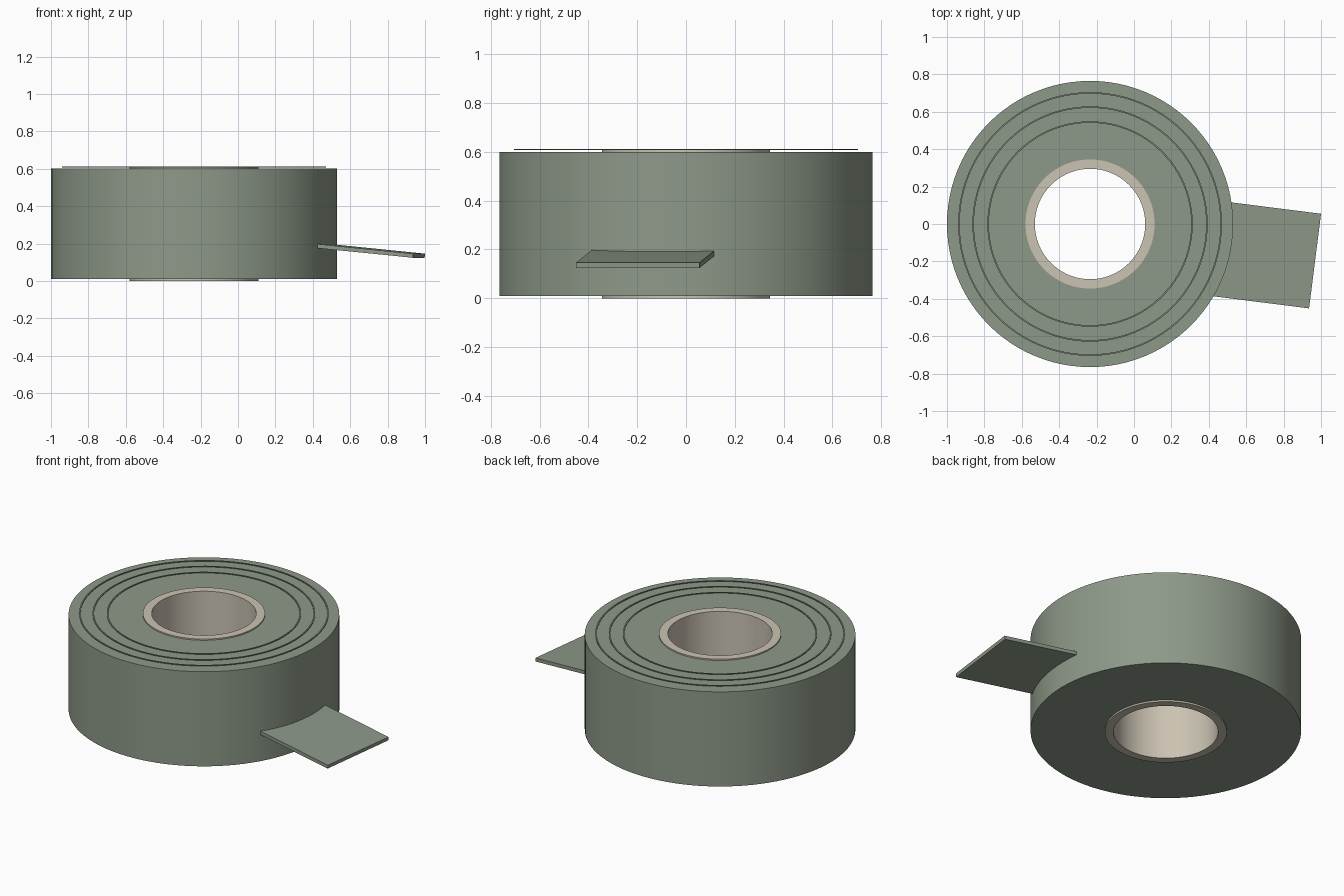
import bpy, bmesh, math
from mathutils import Matrix, Vector

if "Cube" in bpy.data.objects:
    bpy.data.objects.remove(bpy.data.objects["Cube"])

CX = -0.235      # roll axis
SEGS = 96


def material(name, rgb):
    m = bpy.data.materials.new(name)
    m.diffuse_color = (*rgb, 1)
    m.use_nodes = True
    m.node_tree.nodes["Principled BSDF"].inputs["Base Color"].default_value = m.diffuse_color
    return m


def finish(name, bm, mat, smooth=True):
    bmesh.ops.recalc_face_normals(bm, faces=bm.faces)
    me = bpy.data.meshes.new(name)
    bm.to_mesh(me)
    bm.free()
    me.materials.append(mat)
    ob = bpy.data.objects.new(name, me)
    bpy.context.collection.objects.link(ob)
    if smooth:
        bpy.ops.object.select_all(action='DESELECT')
        ob.select_set(True)
        bpy.context.view_layer.objects.active = ob
        bpy.ops.object.shade_smooth_by_angle(angle=math.radians(30))
    return ob


def tube(name, r_in, r_out, z0, z1, mat):
    """Hollow cylinder: a rectangular section swept round the roll axis."""
    bm = bmesh.new()
    section = [(r_in, z0), (r_out, z0), (r_out, z1), (r_in, z1)]
    loops = []
    for i in range(SEGS):
        a = 2 * math.pi * i / SEGS
        loops.append([bm.verts.new((CX + r * math.cos(a), r * math.sin(a), z))
                      for r, z in section])
    for i in range(SEGS):
        p, q = loops[i], loops[(i + 1) % SEGS]
        for j in range(4):
            k = (j + 1) % 4
            bm.faces.new((p[j], q[j], q[k], p[k]))
    return finish(name, bm, mat)


tape = material("tape_green", (0.27, 0.32, 0.25))
line = material("layer_line_green", (0.23, 0.27, 0.21))
card = material("cardboard", (0.60, 0.55, 0.45))

# Wound roll and cardboard core
tube("tape_roll", 0.345, 0.765, 0.01, 0.60, tape)
tube("cardboard_core", 0.295, 0.345, 0.0, 0.608, card)

# Thin layer lines on the top face
for n, r in enumerate((0.545, 0.625, 0.701), 1):
    tube(f"layer_line_{n}", r - 0.004, r + 0.004, 0.607, 0.611, line)

# Loose tape end: thin slab turned and tilted down, its root inside the roll
length, width, thick = 0.60, 0.51, 0.022
bm = bmesh.new()
bmesh.ops.create_cube(bm, size=1)
bmesh.ops.scale(bm, vec=(length, width, thick), verts=bm.verts)
bmesh.ops.translate(bm, vec=(-length / 2, 0, 0), verts=bm.verts)
bmesh.ops.transform(bm, verts=bm.verts, matrix=(
    Matrix.Translation(Vector((0.967, -0.198, 0.135)))
    @ Matrix.Rotation(math.radians(-7.2), 4, 'Z')
    @ Matrix.Rotation(math.radians(5.7), 4, 'Y')))
finish("loose_tape_end", bm, tape, smooth=False)
